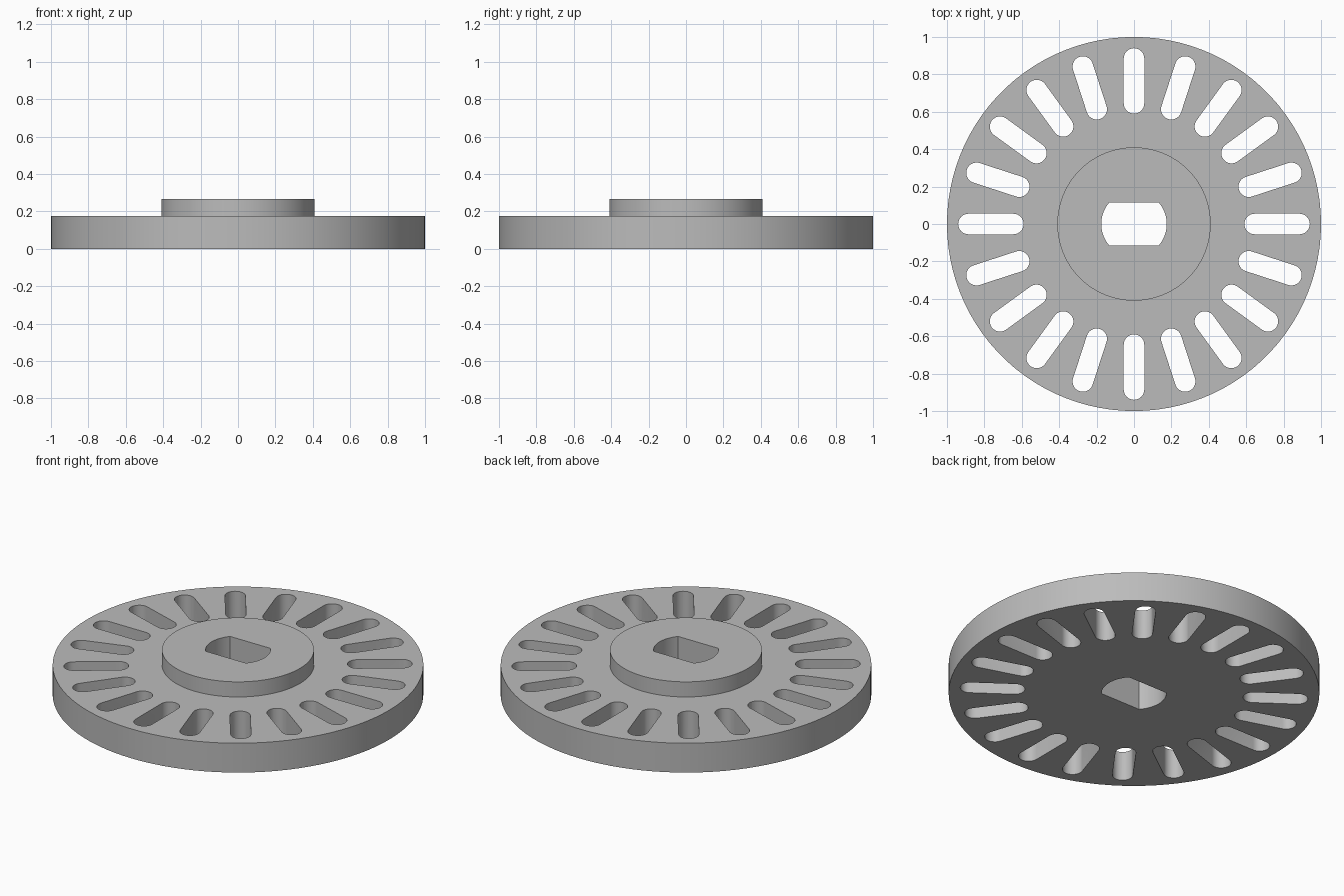
import bpy, bmesh
from math import pi, sin, cos, asin, radians
from mathutils import Matrix

cube = bpy.data.objects.get("Cube")
if cube:
    bpy.data.objects.remove(cube, do_unlink=True)

DISC_TOP, HUB_TOP = 0.175, 0.265
DISC_R, HUB_R = 1.0, 0.41
SLOTS, SLOT_IN, SLOT_OUT, SLOT_R = 20, 0.645, 0.885, 0.055
BORE_R, BORE_FLAT = 0.175, 0.115
SIDES = 100

grey = bpy.data.materials.new("plain grey")
grey.use_nodes = True
colour = (0.5, 0.5, 0.5, 1)
grey.diffuse_color = colour
grey.node_tree.nodes["Principled BSDF"].inputs["Base Color"].default_value = colour


def make_object(name, bm):
    bmesh.ops.recalc_face_normals(bm, faces=bm.faces)
    mesh = bpy.data.meshes.new(name)
    bm.to_mesh(mesh)
    bm.free()
    mesh.materials.append(grey)
    obj = bpy.data.objects.new(name, mesh)
    bpy.context.collection.objects.link(obj)
    return obj


def arc(cx, r, start, end, steps):
    angles = [start + (end - start) * i / steps for i in range(steps + 1)]
    return [(cx + r * cos(a), r * sin(a)) for a in angles]


def add_prism(bm, outline, turn=0):
    """Tall prism through the whole wheel, turned about the axle."""
    face = bm.faces.new([bm.verts.new((x, y, -0.1)) for x, y in outline])
    new = bmesh.ops.extrude_face_region(bm, geom=[face])["geom"]
    top = [v for v in new if isinstance(v, bmesh.types.BMVert)]
    bmesh.ops.translate(bm, verts=top, vec=(0, 0, 0.5))
    bmesh.ops.rotate(bm, verts=top + list(face.verts), cent=(0, 0, 0),
                     matrix=Matrix.Rotation(turn, 3, 'Z'))


# Stepped wheel body: disc and raised hub as one closed solid
bm = bmesh.new()
rings = []
for r, z in ((DISC_R, 0), (DISC_R, DISC_TOP), (HUB_R, DISC_TOP), (HUB_R, HUB_TOP)):
    rings.append([bm.verts.new((r * cos(2 * pi * i / SIDES), r * sin(2 * pi * i / SIDES), z))
                  for i in range(SIDES)])
for low, high in zip(rings, rings[1:]):
    for i in range(SIDES):
        j = (i + 1) % SIDES
        bm.faces.new((low[i], low[j], high[j], high[i]))
bm.faces.new(rings[0][::-1])
bm.faces.new(rings[-1])
wheel = make_object("slotted_wheel", bm)

# Cutter: ring of rounded slots and the double-flat axle bore
bm = bmesh.new()
slot = (arc(SLOT_OUT, SLOT_R, -pi / 2, pi / 2, 16)
        + arc(SLOT_IN, SLOT_R, pi / 2, 3 * pi / 2, 16))
for k in range(SLOTS):
    add_prism(bm, slot, 2 * pi * k / SLOTS)
half = asin(BORE_FLAT / BORE_R)
add_prism(bm, arc(0, BORE_R, -half, half, 16) + arc(0, BORE_R, pi - half, pi + half, 16))
cutter = make_object("slot_cutter", bm)
cutter.hide_render = True

cut = wheel.modifiers.new("slots and bore", 'BOOLEAN')
cut.operation = 'DIFFERENCE'
cut.solver = 'EXACT'
cut.object = cutter

bpy.ops.object.select_all(action='DESELECT')
bpy.context.view_layer.objects.active = wheel
wheel.select_set(True)
bpy.ops.object.modifier_apply(modifier=cut.name)
bpy.data.objects.remove(cutter, do_unlink=True)
bpy.ops.object.shade_smooth_by_angle(angle=radians(30))
